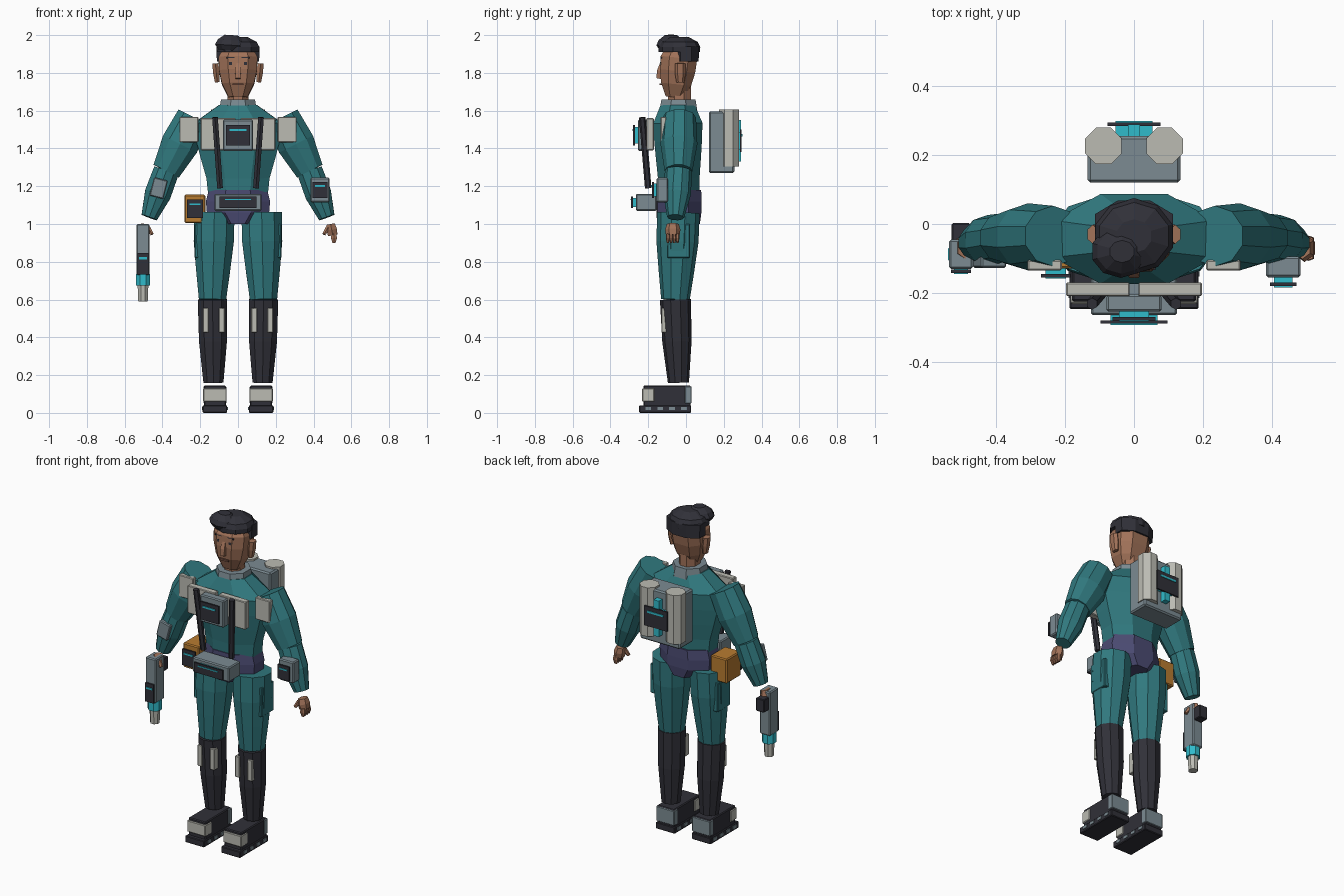
import bpy, bmesh, math
from mathutils import Vector, Matrix

if "Cube" in bpy.data.objects:
    bpy.data.objects.remove(bpy.data.objects["Cube"])


def material(name, red, green, blue):
    mat = bpy.data.materials.new(name)
    mat.use_nodes = True
    mat.diffuse_color = (red, green, blue, 1)
    mat.node_tree.nodes["Principled BSDF"].inputs["Base Color"].default_value = mat.diffuse_color
    return mat


teal = material("teal_cloth", .03, .19, .21)
black = material("charcoal", .03, .03, .04)
grey = material("steel_grey", .2, .26, .29)
pale = material("pale_plate", .5, .5, .45)
cyan = material("cyan_glow", .03, .5, .6)
orange = material("orange_pouch", .48, .2, .03)
purple = material("purple_belt", .07, .07, .17)
skin = material("skin", .36, .17, .1)
dark_skin = material("dark_skin", .2, .09, .06)


def finish(name, mat, bm, mirror, bevel=0):
    bmesh.ops.recalc_face_normals(bm, faces=bm.faces)
    mesh = bpy.data.meshes.new(name)
    bm.to_mesh(mesh)
    bm.free()
    mesh.materials.append(mat)
    part = bpy.data.objects.new(name, mesh)
    bpy.context.collection.objects.link(part)
    if bevel:
        chamfer = part.modifiers.new("chamfer", "BEVEL")
        chamfer.width, chamfer.segments = bevel, 1
    if mirror:
        part.modifiers.new("mirror", "MIRROR")


def box(name, mat, centre, size, mirror=False, bevel=0, lean=0):
    bm = bmesh.new()
    place = Matrix.Translation(centre) @ Matrix.Rotation(lean, 4, "Y") @ Matrix.Diagonal((*size, 1))
    bmesh.ops.create_cube(bm, size=1, matrix=place)
    finish(name, mat, bm, mirror, bevel)


def loft(name, mat, start, end, widths, mirror=False, sides=8, depth=1, extra=0, square=1):
    """Evenly spaced rings from start to end; half depth is width * depth + extra."""
    bm = bmesh.new()
    start, end = Vector(start), Vector(end)
    axis = (end - start).normalized()
    across = Vector((0, 1, 0)).cross(axis).normalized()
    back = axis.cross(across)
    rings = []
    for step, width in enumerate(widths):
        middle = start.lerp(end, step / (len(widths) - 1))
        ring = []
        for side in range(sides):
            angle = math.tau * (side + .5) / sides
            c, s = (math.copysign((abs(t) / math.cos(math.pi / sides)) ** square, t)
                    for t in (math.cos(angle), math.sin(angle)))
            ring.append(bm.verts.new(middle + across * c * width + back * s * (width * depth + extra)))
        rings.append(ring)
    for low, high in zip(rings, rings[1:]):
        for i in range(sides):
            bm.faces.new((low[i - 1], low[i], high[i], high[i - 1]))
    bm.faces.new(rings[0])
    bm.faces.new(rings[-1])
    finish(name, mat, bm, mirror)


def display(name, centre, width, height, facing=-1, core=.02):
    """Dark screen standing on a glowing core, with a lit bar; faces along y."""
    x, y, z = centre
    box(name + "_core", cyan, (x, y, z), (width * .7, core * 2, height * .8))
    y += facing * core
    box(name + "_screen", black, (x, y, z), (width, .01, height))
    y += facing * .005
    box(name + "_bar", cyan, (x, y, z + height / 4), (width * .7, .008, height / 10))


def device(name, mat, centre, size):
    """Box with a display on its front face."""
    x, y, z = centre
    width, depth, height = size
    box(name, mat, centre, size, bevel=.006)
    display(name + "_display", (x, y - depth / 2, z), width * .78, height * .66)


# Body core
loft("torso", teal, (0, -.035, 1.05), (0, -.045, 1.63), (.15, .157, .167, .195, .22, .235, .1), depth=.3, extra=.06)
loft("pelvis", purple, (0, -.035, 1), (0, -.035, 1.18), (.085, .165, .17, .155), depth=.1, extra=.1)
loft("collar", grey, (0, -.04, 1.6), (0, -.04, 1.66), (.1, .09))
loft("neck", skin, (0, -.035, 1.64), (0, -.035, 1.74), (.055, .055), depth=1.1)

# Head and face
face = -.13
loft("head", skin, (0, -.06, 1.67), (0, -.03, 1.95), (.05, .085, .1, .103, .065), depth=.94, square=.75)
loft("nose", skin, (0, face - .015, 1.77), (0, face, 1.85), (.012, .016, .008), sides=4)
box("mouth", dark_skin, (0, face, 1.74), (.06, .02, .01))
loft("ears", skin, (.11, -.03, 1.75), (.12, -.03, 1.85), (.012, .017, .016), True, sides=6, depth=1.5)
box("eyes", pale, (.04, face, 1.85), (.032, .008, .016), True)
box("pupils", black, (.04, face - .003, 1.85), (.014, .008, .015), True)
box("brows", black, (.04, face, 1.88), (.044, .009, .008), True)

# Hair
loft("hair_back", black, (0, 0, 1.86), (0, 0, 1.94), (.112, .114), depth=.6)
loft("hair_top", black, (0, -.035, 1.91), (0, -.035, 1.99), (.112, .113, .1, .05), sides=10, depth=.93)
loft("hair_quiff", black, (-.04, -.08, 1.92), (-.035, -.08, 2), (.065, .083, .07, .035), sides=10, depth=.88)

# Arms, jointed at shoulder, elbow and wrist
shoulder, elbow, wrist = (.235, -.035, 1.565), (.38, -.04, 1.28), (.47, -.055, 1.035)
loft("upper_arms", teal, shoulder, elbow, (.09, .1, .075), True, sides=10, depth=.93)
loft("forearms", teal, elbow, wrist, (.068, .07, .043), True, sides=10)
box("shoulder_plates", pale, (.26, -.12, 1.5), (.1, .03, .135), True, bevel=.004)

# Hands with curled fingers
palm = Vector((.49, -.07, 1))
knuckles = palm + Vector((.012, 0, -.06))
loft("palms", skin, palm, knuckles, (.022, .028, .025), True, sides=6, depth=1.25)
for finger in range(4):
    base = knuckles + Vector((.006, finger * .017 - .026, .01))
    loft(f"fingers_{finger}", skin, base, base - Vector((0, 0, .05)), (.012, .016, .008), True, sides=6, depth=.6)
loft("thumbs", skin, palm - Vector((.015, .015, .02)), palm - Vector((.035, .025, .055)), (.011, .009), True, sides=6)

# Legs, jointed at hip, knee and ankle
hip, knee, ankle = (.125, -.04, 1.06), (.135, -.056, .6), (.13, -.04, .16)
loft("thighs", teal, hip, knee, (.107, .106, .09, .072), True, sides=10)
loft("shins", black, knee, ankle, (.078, .074, .053), True, sides=10)
box("thigh_pockets", teal, (.21, -.04, .91), (.04, .12, .18), True, bevel=.004)
for x in (.085, .17):
    box("shin_guards", pale, (x, -.11, .49), (.03, .04, .13), True, bevel=.003)

# Boots
foot = .122
box("soles", black, (foot, -.11, .02), (.13, .275, .04), True, bevel=.004)
box("boots", black, (foot, -.1, .09), (.116, .25, .11), True, bevel=.005)
box("toe_caps", pale, (foot, -.2, .095), (.124, .065, .07), True, bevel=.004)
box("heel_plates", grey, (foot, .012, .095), (.122, .035, .09), True, bevel=.003)
for stud in range(4):
    box(f"sole_studs_{stud}", grey, (foot, stud * .063 - .2, .023), (.138, .03, .018), True)

# Chest plates, harness straps and chest unit
box("chest_plates", pale, (.105, -.19, 1.475), (.185, .04, .17), True, bevel=.004)
loft("straps", black, (.095, -.2, 1.19), (.122, -.232, 1.565), (.015, .015), True, sides=6)
device("chest_unit", grey, (0, -.23, 1.47), (.16, .05, .165))

# Belt buckle, hip pouch and forearm gear
device("belt_buckle", grey, (0, -.21, 1.115), (.25, .11, .09))
device("hip_pouch", orange, (-.228, -.06, 1.08), (.11, .14, .15))
device("wrist_unit", grey, (.434, -.125, 1.18), (.1, .06, .13))
box("forearm_pad", grey, (-.42, -.11, 1.19), (.076, .035, .1), bevel=.005, lean=.25)

# Backpack with twin tanks
box("backpack", grey, (0, .188, 1.432), (.27, .135, .325), bevel=.008)
loft("backpack_tanks", pale, (.089, .227, 1.305), (.089, .227, 1.605), (.053, .053), True)
box("backpack_light_tube", cyan, (0, .27, 1.44), (.036, .04, .22))
display("backpack_display", (0, .27, 1.44), .155, .12, facing=1)

# Hand tool pointing down
grip_x, grip_y = -.503, -.088
box("tool_body", grey, (grip_x, grip_y, .865), (.07, .085, .27), bevel=.006)
box("tool_grip", black, (grip_x, -.025, .93), (.055, .055, .08), bevel=.004)
display("tool_display", (grip_x, -.127, .79), .058, .115, core=.01)
loft("tool_glow_ring", cyan, (grip_x, grip_y, .675), (grip_x, grip_y, .735), (.038, .038))
loft("tool_muzzle", pale, (grip_x, grip_y, .59), (grip_x, grip_y, .69), (.025, .029))
